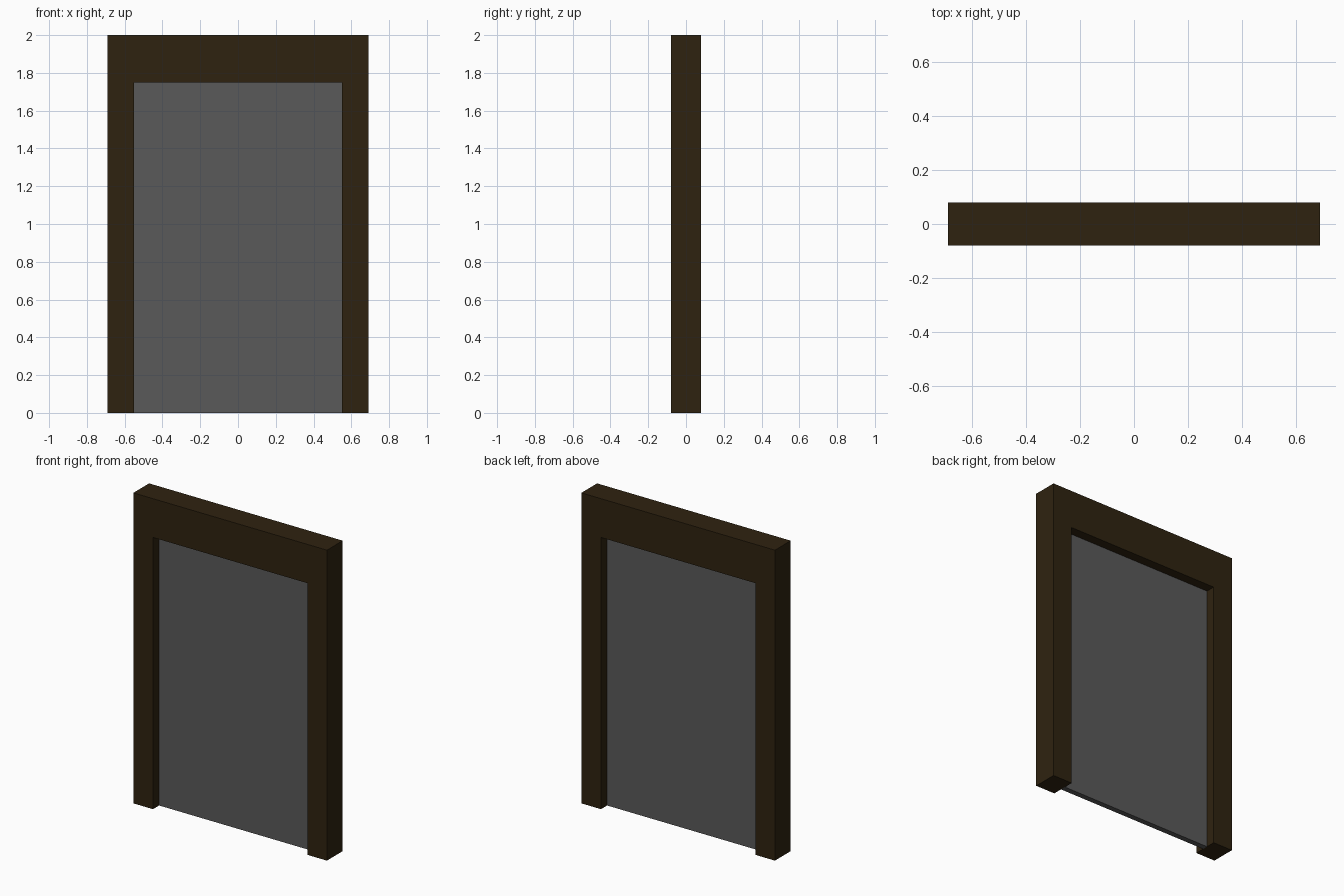
import bpy, bmesh

if "Cube" in bpy.data.objects:
    bpy.data.objects.remove(bpy.data.objects["Cube"])


def material(name, rgb):
    m = bpy.data.materials.new(name)
    m.diffuse_color = (*rgb, 1.0)
    m.use_nodes = True
    m.node_tree.nodes["Principled BSDF"].inputs["Base Color"].default_value = m.diffuse_color
    return m


def extruded(name, outline, half_depth, mat):
    """Extrude an x-z outline symmetrically along y."""
    bm = bmesh.new()
    face = bm.faces.new([bm.verts.new((x, -half_depth, z)) for x, z in outline])
    ext = bmesh.ops.extrude_face_region(bm, geom=[face], use_keep_orig=True)
    moved = [v for v in ext["geom"] if isinstance(v, bmesh.types.BMVert)]
    bmesh.ops.translate(bm, verts=moved, vec=(0, 2 * half_depth, 0))
    bmesh.ops.recalc_face_normals(bm, faces=bm.faces)
    mesh = bpy.data.meshes.new(name)
    bm.to_mesh(mesh)
    bm.free()
    mesh.materials.append(mat)
    obj = bpy.data.objects.new(name, mesh)
    bpy.context.collection.objects.link(obj)
    return obj


def mirrored(half):
    """Complete a half outline across x = 0."""
    return half + [(-x, z) for x, z in reversed(half)]


wood = material("dark brown wood", (0.028, 0.0165, 0.005))
grey = material("grey panel", (0.1, 0.1, 0.1))

# Door frame: two posts and a taller lintel in one piece
extruded("door_frame",
         mirrored([(0.55, 1.75), (0.55, 0), (0.69, 0), (0.69, 2.0)]),
         0.08, wood)

# Thin door panel, let into the posts and lintel
extruded("door_panel", mirrored([(0.62, 0), (0.62, 1.82)]), 0.018, grey)
